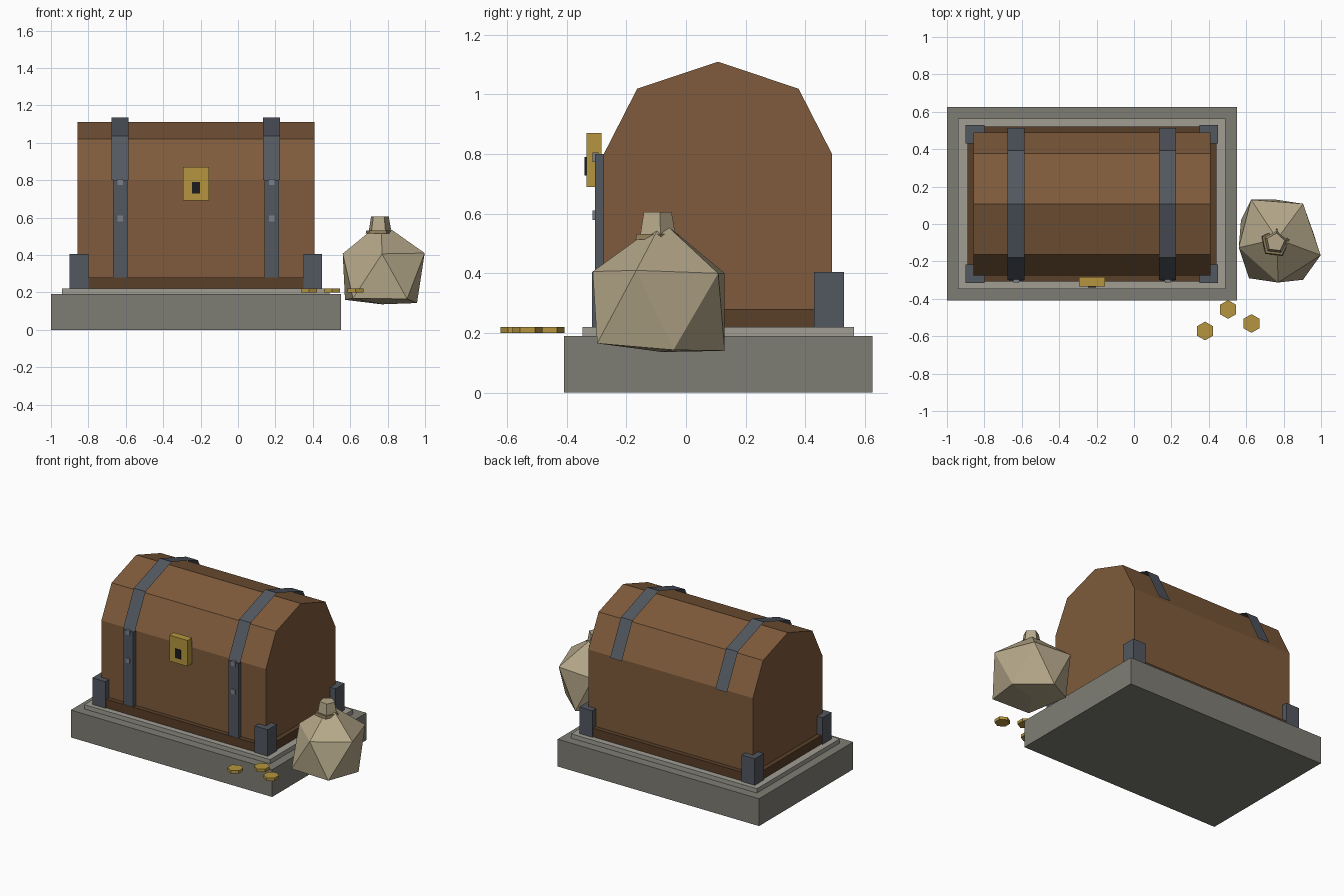
import bpy, bmesh
from math import sin, cos, pi
from mathutils import Vector

if "Cube" in bpy.data.objects:
    bpy.data.objects.remove(bpy.data.objects["Cube"])

CX, CY = -0.225, 0.107  # centre of the chest


def material(name, rgb):
    m = bpy.data.materials.new(name)
    m.diffuse_color = (*rgb, 1)
    m.use_nodes = True
    m.node_tree.nodes["Principled BSDF"].inputs["Base Color"].default_value = m.diffuse_color
    return m


STONE = material("stone", (0.21, 0.205, 0.175))
PALE = material("pale_stone", (0.35, 0.34, 0.29))
WOOD = material("wood", (0.21, 0.105, 0.045))
DARK = material("dark_wood", (0.10, 0.05, 0.022))
IRON = material("iron", (0.085, 0.095, 0.115))
STEEL = material("steel", (0.2, 0.22, 0.25))
BRASS = material("brass", (0.46, 0.30, 0.05))
BLACK = material("black", (0.012, 0.012, 0.014))
CLOTH = material("cloth", (0.46, 0.39, 0.25))
CORD = material("cord", (0.27, 0.2, 0.1))


def finish(name, bm, mat):
    bmesh.ops.recalc_face_normals(bm, faces=bm.faces)
    me = bpy.data.meshes.new(name)
    bm.to_mesh(me)
    bm.free()
    me.materials.append(mat)
    ob = bpy.data.objects.new(name, me)
    bpy.context.collection.objects.link(ob)
    return ob


def box(name, x, y, z, mat):
    """Box from (min, max) ranges on each axis."""
    bm = bmesh.new()
    bmesh.ops.create_cube(bm, size=1)
    for v in bm.verts:
        v.co = [r[0] if c < 0 else r[1] for c, r in zip(v.co, (x, y, z))]
    return finish(name, bm, mat)


def prism(name, centre, r1, r2, depth, sides, mat, turn=0.0):
    """Low-poly cone or cylinder with a corner at angle turn."""
    bm = bmesh.new()
    rings = []
    for r, z in ((r1, -depth / 2), (r2, depth / 2)):
        rings.append([bm.verts.new((r * cos(turn + 2 * pi * i / sides),
                                    r * sin(turn + 2 * pi * i / sides), z))
                      for i in range(sides)])
    for ring in rings:
        bm.faces.new(ring)
    for i in range(sides):
        j = (i + 1) % sides
        bm.faces.new((rings[0][i], rings[0][j], rings[1][j], rings[1][i]))
    ob = finish(name, bm, mat)
    ob.location = centre
    return ob


def arch(name, x0, x1, ry, rz, mat, solid):
    """Half octagon swept along x; closed for the lid, open for a strap."""
    bm = bmesh.new()
    a, b = [[bm.verts.new((x, CY - ry * cos(pi * i / 4), 0.8 + rz * sin(pi * i / 4)))
             for i in range(5)] for x in (x0, x1)]
    for i in range(4):
        bm.faces.new((a[i], b[i], b[i + 1], a[i + 1]))
    if solid:
        bm.faces.new(a)
        bm.faces.new(b)
        bm.faces.new((a[0], a[4], b[4], b[0]))
        return finish(name, bm, mat)
    ob = finish(name, bm, mat)
    if ob.data.polygons[0].normal.z < 0:  # open strip: face outwards
        ob.data.flip_normals()
    return ob


# Stone base
box("stone_base", (-1, 0.55), (-0.41, 0.625), (0, 0.19), STONE)
box("stone_step", (-0.94, 0.49), (-0.347, 0.563), (0.19, 0.22), PALE)

# Chest
box("chest_plinth", (-0.89, 0.44), (-0.308, 0.522), (0.22, 0.28), DARK)
box("chest_body", (-0.858, 0.408), (CY - 0.383, CY + 0.383), (0.28, 0.8), WOOD)
arch("chest_lid", -0.858, 0.408, 0.383, 0.31, WOOD, True)

# Corner brackets
for sx in (-1, 1):
    for sy in (-1, 1):
        x, y = CX + sx * 0.625, CY + sy * 0.373
        box("corner_bracket", (x - 0.05, x + 0.05), (y - 0.05, y + 0.05), (0.22, 0.405), IRON)

# Straps and rivets
for x in (CX - 0.405, CX + 0.405):
    arch("lid_strap", x - 0.045, x + 0.045, 0.406, 0.335, IRON, False)
    box("front_strap", (x - 0.038, x + 0.038), (-0.306, -0.27), (0.28, 0.8), IRON)
    for z in (0.595, 0.79):
        box("rivet", (x - 0.015, x + 0.015), (-0.313, -0.293), (z - 0.016, z + 0.016), STEEL)

# Lock
box("lock_plate", (-0.295, -0.155), (-0.333, -0.283), (0.69, 0.87), BRASS)
box("keyhole", (-0.247, -0.204), (-0.34, -0.325), (0.728, 0.79), BLACK)

# Coins
for x, y in ((0.503, -0.457), (0.628, -0.532), (0.38, -0.572)):
    prism("coin", (x, y, 0.21), 0.05, 0.05, 0.02, 6, BRASS, pi / 2)

# Sack: a lumpy twenty-sided solid
bm = bmesh.new()
for co in ((0.765, -0.08, 0.575), (0.77, -0.08, 0.136),
           (0.56, -0.126, 0.407), (0.77, -0.313, 0.406), (0.998, -0.167, 0.41),
           (0.904, 0.108, 0.40), (0.626, 0.13, 0.40),
           (0.615, -0.29, 0.168), (0.904, -0.298, 0.165), (0.957, -0.042, 0.143),
           (0.76, 0.13, 0.14), (0.572, 0.02, 0.16)):
    bm.verts.new(Vector(co))
bmesh.ops.convex_hull(bm, input=bm.verts)
finish("sack", bm, CLOTH)
prism("sack_tie", (0.755, -0.1, 0.523), 0.08, 0.075, 0.018, 5, CORD, 0.2)
prism("sack_neck", (0.757, -0.098, 0.56), 0.066, 0.05, 0.09, 5, CLOTH, 0.2)
